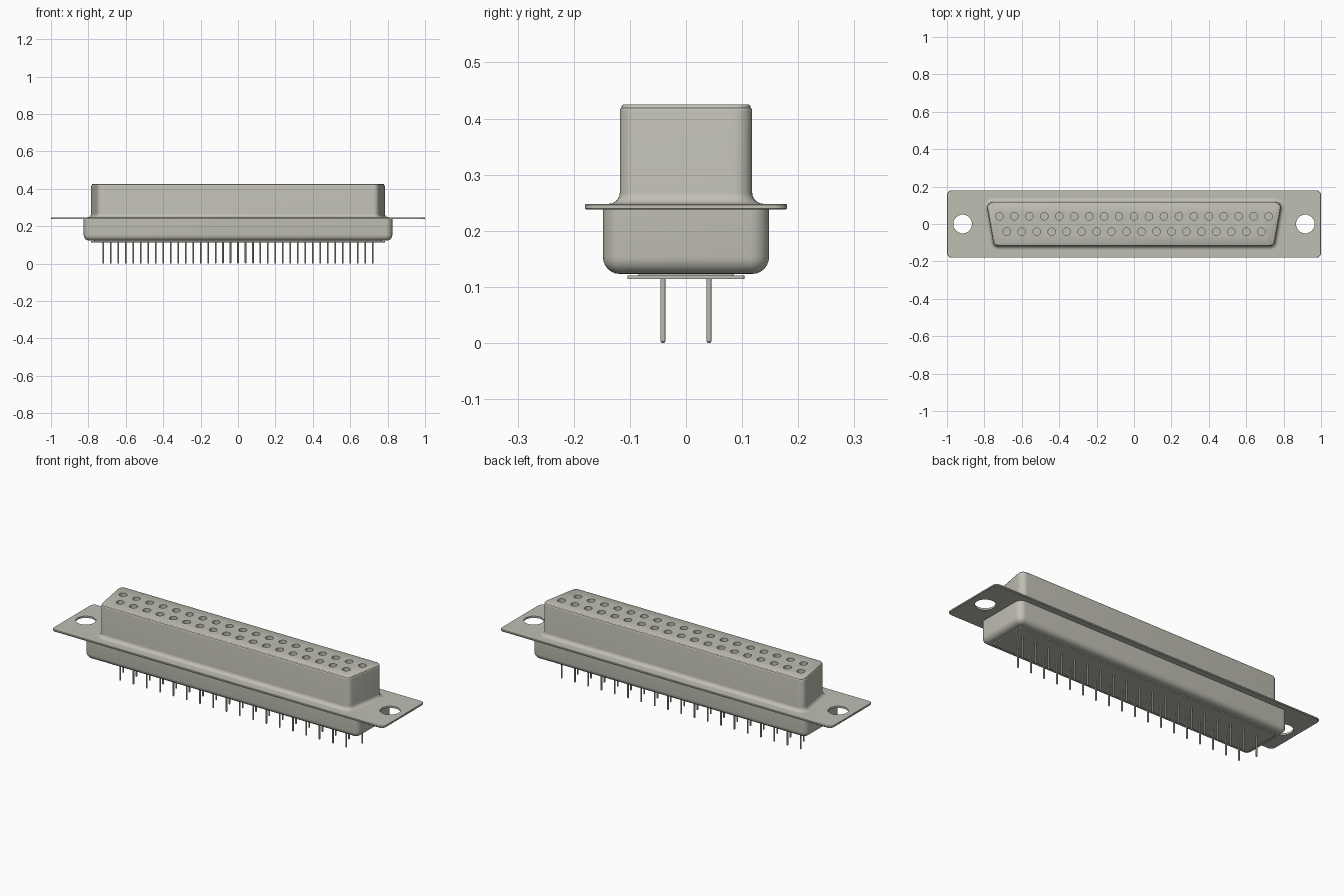
import bpy, bmesh, math
from mathutils import Vector

if "Cube" in bpy.data.objects:
    bpy.data.objects.remove(bpy.data.objects["Cube"])

metal = bpy.data.materials.new("warm_grey_metal")
COLOUR = (0.53, 0.52, 0.455, 1.0)
metal.diffuse_color = COLOUR
metal.use_nodes = True
metal.node_tree.nodes["Principled BSDF"].inputs["Base Color"].default_value = COLOUR


def outline(centres, r, steps=8):
    """Rounded outline: arcs of radius r round counter-clockwise corner centres."""
    n = len(centres)
    if n == 1:
        cx, cy = centres[0]
        return [(cx + r * math.cos(k * math.tau / (2 * steps)),
                 cy + r * math.sin(k * math.tau / (2 * steps))) for k in range(2 * steps)]
    pts = []
    for i, c in enumerate(centres):
        p, q = Vector(centres[i - 1]), Vector(centres[(i + 1) % n])
        d0, d1 = Vector(c) - p, q - Vector(c)
        a0 = math.atan2(-d0.x, d0.y)
        turn = (math.atan2(-d1.x, d1.y) - a0) % math.tau
        for k in range(steps + 1):
            a = a0 + turn * k / steps
            pts.append((c[0] + r * math.cos(a), c[1] + r * math.sin(a)))
    return pts


def loft(bm, centres, profile, cap=True, steps=8):
    """Stack outlines along a bottom-to-top profile of (radius, z)."""
    rings = [[bm.verts.new((x, y, z)) for x, y in outline(centres, r, steps)]
             for r, z in profile]
    n = len(rings[0])
    for a, b in zip(rings, rings[1:]):
        for i in range(n):
            j = (i + 1) % n
            bm.faces.new((a[i], a[j], b[j], b[i]))
    if cap:
        bm.faces.new(rings[0][::-1])
        bm.faces.new(rings[-1])


def make(name, centre_sets, profile, cap=True, steps=8):
    bm = bmesh.new()
    for centres in centre_sets:
        loft(bm, centres, profile, cap, steps)
    me = bpy.data.meshes.new(name)
    bm.to_mesh(me)
    bm.free()
    me.materials.append(metal)
    ob = bpy.data.objects.new(name, me)
    bpy.context.collection.objects.link(ob)
    return ob


def activate(ob):
    bpy.ops.object.select_all(action='DESELECT')
    ob.select_set(True)
    bpy.context.view_layer.objects.active = ob


def cut(ob, cutter):
    cutter.hide_render = True
    mod = ob.modifiers.new("holes", 'BOOLEAN')
    mod.operation, mod.solver, mod.object = 'DIFFERENCE', 'EXACT', cutter
    activate(ob)
    bpy.ops.object.modifier_apply(modifier=mod.name)
    bpy.data.objects.remove(cutter)


def rect(hx, hy):
    return [(-hx, -hy), (hx, -hy), (hx, hy), (-hx, hy)]


def arc(r, z, f, a0, a1, n=6):
    """Quarter-round profile points centred on (r, z)."""
    return [(r + f * math.cos(math.radians(a0 + (a1 - a0) * k / n)),
             z + f * math.sin(math.radians(a0 + (a1 - a0) * k / n))) for k in range(n + 1)]


# Contact layout: 19 at the back, 18 at the front
PITCH = 0.08
rows = {"back": [[(PITCH * (i - 9), 0.041)] for i in range(19)],
        "front": [[(PITCH * (i - 8.5), -0.041)] for i in range(18)]}

# Mounting flange with two screw holes
flange = make("flange", [rect(0.975, 0.155)],
              [(0.023, 0.238), (0.025, 0.240), (0.025, 0.246), (0.023, 0.248)])
cut(flange, make("screw_hole_cutter", [[(-0.916, 0)], [(0.916, 0)]],
                 [(0.05, 0.2), (0.05, 0.3)], steps=20))

# D-shaped front shell with flared foot and rounded rim
R = 0.03
dee = [(-0.724, -0.088), (0.724, -0.088), (0.755, 0.088), (-0.755, 0.088)]
shell = make("front_shell", [dee],
             arc(R + 0.02, 0.268, 0.02, 270, 180) + arc(R - 0.005, 0.414, 0.005, 0, 90, 4)
             + [(R - 0.006, 0.419), (R - 0.006, 0.412)], cap=False)

# Insulator block with sockets
insert = make("socket_insert", [dee],
              [(R - 0.003, 0.25), (R - 0.003, 0.421), (R - 0.0045, 0.424), (R - 0.006, 0.425)])
cut(insert, make("socket_cutter", rows["back"] + rows["front"],
                 [(0.02, 0.375), (0.02, 0.45)], steps=12))

# Rear housing with rounded bottom edge
housing = make("rear_housing", [rect(0.79, 0.113)],
               [(0.002, 0.123)] + arc(0.005, 0.153, 0.03, 270, 360) + [(0.035, 0.240)])

# Thin rear plate
plate = make("rear_plate", [rect(0.78, 0.099)], [(0.005, 0.114), (0.005, 0.120)])
core = make("rear_core", [rect(0.765, 0.08)], [(0.005, 0.118), (0.005, 0.130)])

# Solder pins
pins = [make(side + "_pins", centres,
             [(0.002, 0.0), (0.0043, 0.003), (0.0043, 0.118)], steps=6)
        for side, centres in rows.items()]

for ob in [flange, shell, insert, housing, plate, core] + pins:
    activate(ob)
    bpy.ops.object.shade_smooth_by_angle(angle=math.radians(35))
